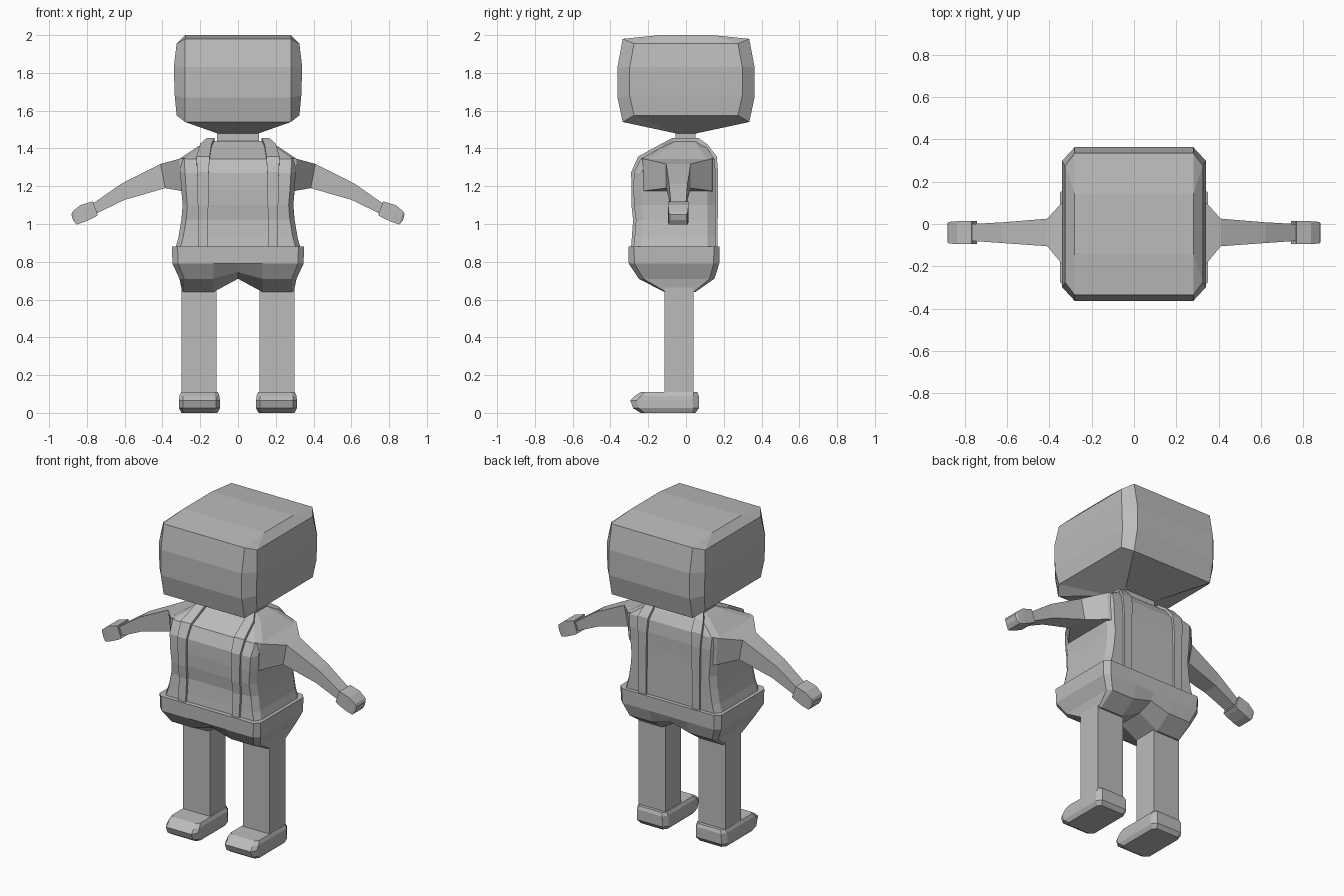
import bpy, bmesh

grey = bpy.data.materials.new("plain grey")
grey.diffuse_color = (0.5, 0.5, 0.5, 1)


def loft(name, rings, mirror=False):
    """Skin equal-length rings, capping both ends with strips of quads."""
    bm = bmesh.new()
    vs = [[bm.verts.new(p) for p in r] for r in rings]
    n = len(rings[0])
    for a, b in zip(vs, vs[1:]):
        for i in range(n):
            j = (i + 1) % n
            bm.faces.new((a[i], a[j], b[j], b[i]))
    for r in (vs[0], vs[-1]):
        for i in range(n // 2 - 1):
            bm.faces.new((r[i], r[i + 1], r[n - 2 - i], r[n - 1 - i]))
    bmesh.ops.remove_doubles(bm, verts=bm.verts, dist=0.0005)
    bmesh.ops.recalc_face_normals(bm, faces=bm.faces)
    me = bpy.data.meshes.new(name)
    bm.to_mesh(me)
    bm.free()
    me.materials.append(grey)
    ob = bpy.data.objects.new(name, me)
    bpy.context.collection.objects.link(ob)
    if mirror:
        m = ob.modifiers.new("mirror", 'MIRROR')
        m.use_mirror_merge = False
    return ob


def octagon(z, X, yf, yb, cx, cy, zs=None, x0=0.0):
    """Chamfered rectangle; zs is the height of the side corners."""
    zs = z if zs is None else zs
    return [(x0 - X, yf + cy, zs), (x0 - X + cx, yf, z), (x0 + X - cx, yf, z), (x0 + X, yf + cy, zs),
            (x0 + X, yb - cy, zs), (x0 + X - cx, yb, z), (x0 - X + cx, yb, z), (x0 - X, yb - cy, zs)]


def rect(z, xa, xb, ya, yb):
    return [(xa, ya, z), (xb, ya, z), (xb, yb, z), (xa, yb, z)]


# Head: bulging block with a funnel underneath
loft("head", [
    octagon(1.48, 0.11, -0.055, 0.055, 0, 0),
    octagon(1.54, 0.325, -0.335, 0.335, 0.045, 0.06, 1.575),
    octagon(1.67, 0.335, -0.363, 0.363, 0.055, 0.065, 1.68),
    octagon(1.83, 0.34, -0.363, 0.363, 0.06, 0.065, 1.83),
    octagon(1.98, 0.325, -0.335, 0.335, 0.045, 0.06, 1.955),
    octagon(2.0, 0.28, -0.14, 0.14, 0, 0)])
loft("neck", [rect(1.41, -0.11, 0.11, -0.055, 0.05), rect(1.49, -0.11, 0.11, -0.055, 0.05)])

# Torso: height, half width, front y, back y
torso = [(0.86, 0.335, -0.28, 0.155), (0.93, 0.315, -0.272, 0.155), (1.02, 0.3, -0.265, 0.155),
         (1.1, 0.293, -0.275, 0.155), (1.18, 0.3, -0.278, 0.155), (1.27, 0.305, -0.276, 0.157),
         (1.345, 0.31, -0.24, 0.15)]
loft("torso", [octagon(z, X, f, b, 0.025, 0.04) for z, X, f, b in torso]
     + [octagon(1.405, 0.22, -0.13, 0.11, 0.02, 0.04), octagon(1.44, 0.16, -0.07, 0.065, 0.02, 0.02)])

# Hips: flared band, tapering to the legs with a raised crotch
hips = []
for z, X, f, b, s, mid in ((0.88, 0.35, -0.305, 0.178, 0.03, 0.88), (0.79, 0.347, -0.303, 0.176, 0.03, 0.79),
                           (0.71, 0.31, -0.25, 0.15, 0.025, 0.745), (0.64, 0.295, -0.115, 0.05, 0.01, 0.71)):
    xs = [-X + s, -0.13, 0, 0.13, X - s]
    zz = [z, z, mid, z, z]
    hips.append([(-X, f + s, z)] + [(x, f, h) for x, h in zip(xs, zz)] + [(X, f + s, z), (X, b - s, z)]
                + [(x, b, h) for x, h in zip(xs[::-1], zz)] + [(-X, b - s, z)])
loft("hips", hips)

# Suspender straps: inner x, outer x, outer (y, z), inner (y, z), front to back
strap = [(0.16, 0.21, (-0.292, 0.86), (-0.25, 0.86)), (0.16, 0.212, (-0.28, 1.02), (-0.24, 1.02)),
         (0.157, 0.213, (-0.289, 1.1), (-0.25, 1.1)), (0.155, 0.216, (-0.29, 1.275), (-0.25, 1.265)),
         (0.15, 0.22, (-0.253, 1.357), (-0.22, 1.32)), (0.14, 0.2, (-0.13, 1.425), (-0.11, 1.38)),
         (0.125, 0.165, (-0.07, 1.456), (-0.06, 1.4)), (0.125, 0.165, (0.065, 1.456), (0.05, 1.4)),
         (0.14, 0.2, (0.115, 1.42), (0.09, 1.38)), (0.15, 0.22, (0.163, 1.357), (0.13, 1.33)),
         (0.155, 0.215, (0.17, 1.27), (0.13, 1.26)), (0.16, 0.21, (0.168, 1.02), (0.13, 1.02)),
         (0.16, 0.21, (0.168, 0.86), (0.13, 0.86))]
loft("strap", [[(a, *o), (b, *o), (b, *i), (a, *i)] for a, b, o, i in strap], True)


def limb(name, sections):
    """Sections: top (x, z), bottom (x, z), front y, back y."""
    loft(name, [[(xt, f, zt), (xt, b, zt), (xb, b, zb), (xb, f, zb)]
                for xt, zt, xb, zb, f, b in sections], True)


# Arms flare into wide shoulders
limb("arm", [(0.28, 1.35, 0.27, 1.17, -0.235, 0.145), (0.31, 1.345, 0.3, 1.175, -0.225, 0.135),
             (0.41, 1.318, 0.385, 1.19, -0.105, 0.025), (0.62, 1.212, 0.6, 1.128, -0.09, 0.008),
             (0.765, 1.11, 0.745, 1.058, -0.08, 0.0)])
limb("hand", [(0.765, 1.108, 0.75, 1.055, -0.083, 0.002), (0.768, 1.12, 0.742, 1.047, -0.095, 0.013),
              (0.785, 1.115, 0.76, 1.035, -0.095, 0.013), (0.835, 1.1, 0.815, 1.01, -0.095, 0.013),
              (0.875, 1.067, 0.855, 0.997, -0.092, 0.01), (0.882, 1.05, 0.873, 1.02, -0.085, 0.003)])

# Legs and shoes
loft("leg", [rect(0.08, 0.115, 0.3, -0.115, 0.04), rect(0.7, 0.115, 0.3, -0.115, 0.04)], True)
loft("shoe", [octagon(z, X, f, b, 0.02, c, x0=0.204) for z, X, f, b, c in (
    (0.0, 0.095, -0.24, 0.05, 0.02), (0.025, 0.108, -0.28, 0.068, 0.03),
    (0.065, 0.108, -0.295, 0.068, 0.035), (0.09, 0.106, -0.27, 0.068, 0.03),
    (0.11, 0.097, -0.24, 0.06, 0.02))], True)
